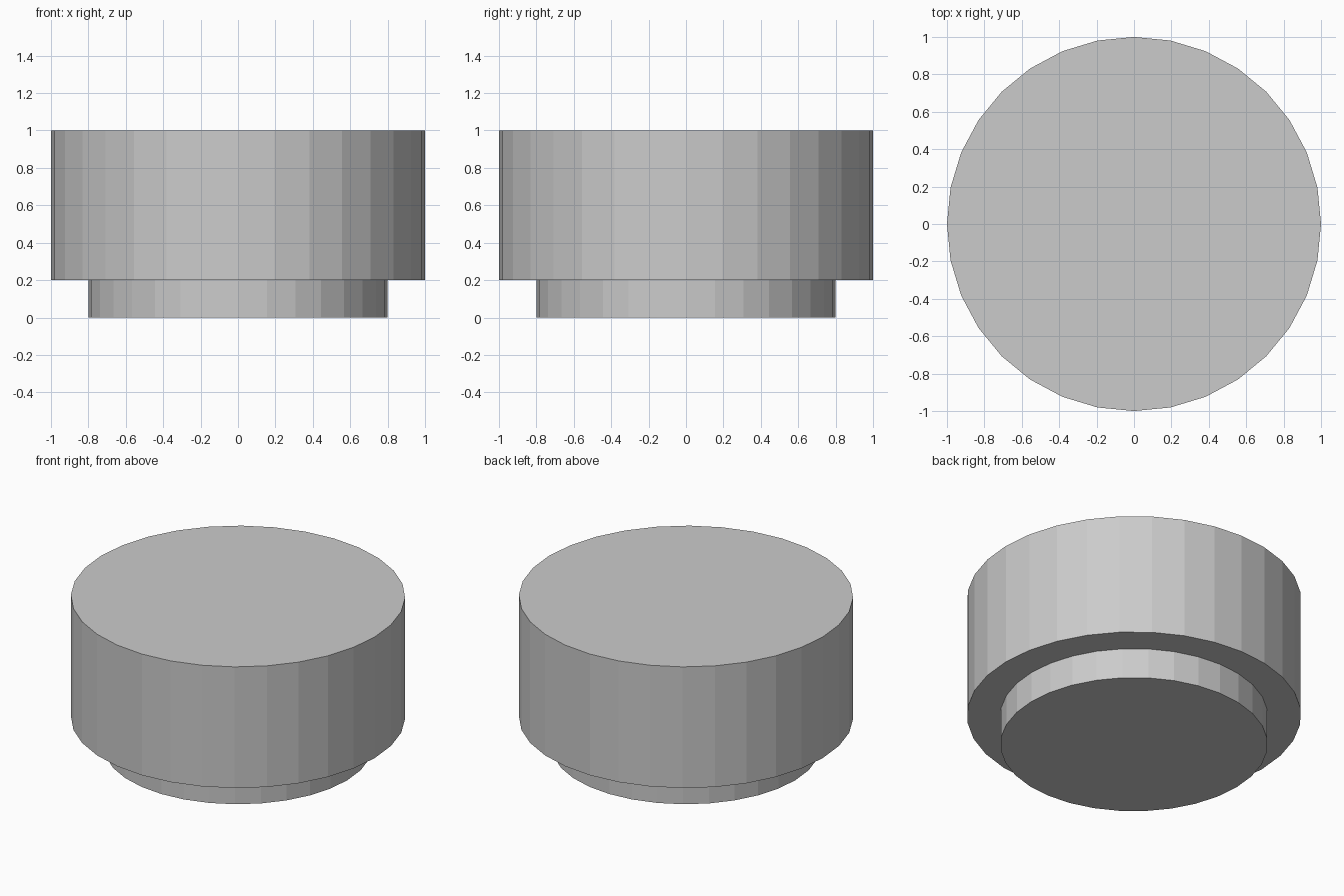
import bpy

if "Cube" in bpy.data.objects:
    bpy.data.objects.remove(bpy.data.objects["Cube"])


def add_disc(name, radius, bottom, top):
    """Flat-shaded 32-sided cylinder between two heights."""
    bpy.ops.mesh.primitive_cylinder_add(
        vertices=32, radius=radius, depth=top - bottom,
        location=(0, 0, (bottom + top) / 2))
    obj = bpy.context.object
    obj.name = name
    return obj


# Narrow foot under the wide drum
add_disc("foot", 0.8, 0.0, 0.2)
add_disc("drum", 1.0, 0.2, 1.0)
